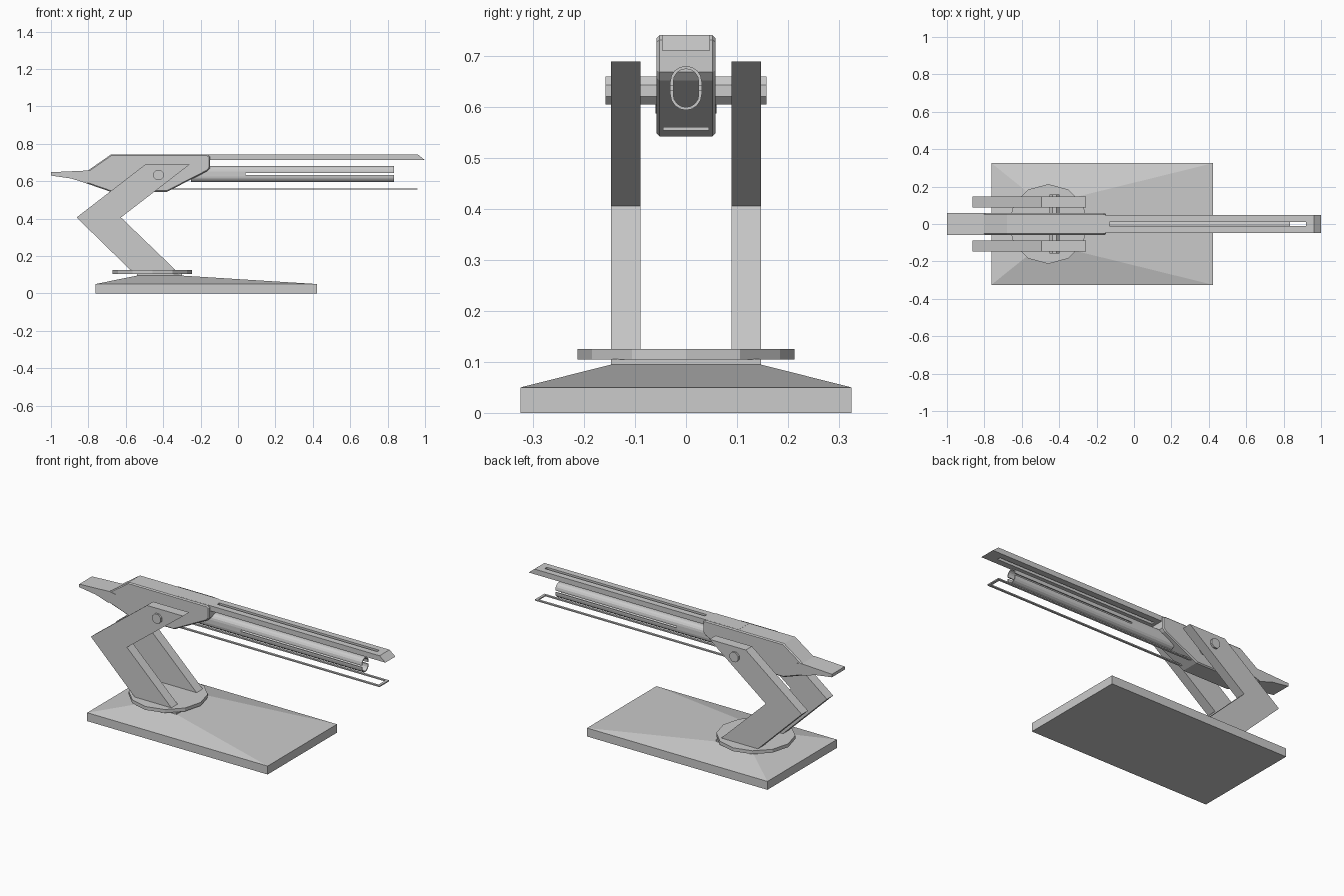
import bpy, bmesh
from math import cos, sin, pi

if "Cube" in bpy.data.objects:
    bpy.data.objects.remove(bpy.data.objects["Cube"])


def loft(name, loops, ring=False, bevel=0):
    """Bridge equal-length point loops; cap the ends, or close into a ring."""
    bm = bmesh.new()
    vs = [[bm.verts.new(p) for p in loop] for loop in loops]
    n = len(vs[0])
    pairs = list(zip(vs, vs[1:])) + ([(vs[-1], vs[0])] if ring else [])
    for a, b in pairs:
        for i in range(n):
            j = (i + 1) % n
            bm.faces.new((a[i], a[j], b[j], b[i]))
    if not ring:
        bm.faces.new(vs[0])
        bm.faces.new(vs[-1])
    bmesh.ops.recalc_face_normals(bm, faces=bm.faces)
    me = bpy.data.meshes.new(name)
    bm.to_mesh(me)
    bm.free()
    ob = bpy.data.objects.new(name, me)
    bpy.context.collection.objects.link(ob)
    if bevel:
        m = ob.modifiers.new("Bevel", 'BEVEL')
        m.width = bevel
        m.segments = 1
        m.limit_method = 'ANGLE'
        m.angle_limit = 1.0
    return ob


def rect(x0, x1, y, z):
    return [(x0, -y, z), (x1, -y, z), (x1, y, z), (x0, y, z)]


def side_prism(name, pts, y0, y1, bevel=0):
    return loft(name, [[(x, y, z) for x, z in pts] for y in (y0, y1)], bevel=bevel)


def x_prism(name, pts, x0, x1):
    return loft(name, [[(x, y, z) for y, z in pts] for x in (x0, x1)])


def disc(n, r, cx, cz, phase=0):
    return [(cx + r * cos(2 * pi * i / n + phase), cz + r * sin(2 * pi * i / n + phase))
            for i in range(n)]


# Stand: slab, sloped top and short neck
loft("base", [rect(-.762, .422, .325, 0), rect(-.762, .422, .325, .05),
              rect(-.54, -.30, .147, .095), rect(-.54, -.30, .147, .106)])

# Turntable
ring = disc(12, .213, -.458, 0)
loft("turntable", [[(x, y, z) for x, y in ring] for z in (.105, .125)])

# Pair of bent arms
arm = [(-.329, .12), (-.57, .12), (-.863, .406), (-.495, .69), (-.257, .69), (-.626, .406)]
for side, s in (("front", -1), ("back", 1)):
    side_prism(side + "_arm", arm, s * .089, s * .147)

# Pivot pin
side_prism("pivot_pin", disc(8, .030, -.425, .633, pi / 8), -.158, .158)

# Main body and tail
body = [(-.805, .655), (-.68, .742), (-.165, .742), (-.15, .732), (-.15, .67),
        (-.165, .653), (-.38, .543), (-.68, .543), (-.81, .588)]
side_prism("body", body, -.058, .058, bevel=.006)
tail = [(-1, .630), (-1, .648), (-.80, .657), (-.76, .65), (-.76, .605), (-.81, .588), (-.89, .614)]
side_prism("tail", tail, -.06, .06)

# Slotted top rail with a slanted nose
loft("top_rail", [rect(-.38, 1.0, .047, .712), rect(-.38, .962, .047, .7425),
                  rect(-.13, .92, .010, .7425), rect(-.13, .92, .010, .712)], ring=True)

# Thin lower frame
loft("lower_frame", [rect(-.40, .96, .045, .555), rect(-.40, .96, .045, .562),
                     rect(-.36, .945, .032, .562), rect(-.36, .945, .032, .555)], ring=True)

# Oval hollow barrel, split along its sides towards the muzzle
CZ, SEG, SLIT = .638, 8, .005


def arc(r, s):
    return [(r * cos(pi * i / SEG), CZ + s * (.0125 + r * sin(pi * i / SEG)))
            for i in range(SEG + 1)]


def oval(r):
    return arc(r, 1) + arc(r, -1)[::-1]


outer, inner = oval(.031), oval(.025)
loft("barrel_tube", [[(x, y, z) for y, z in o] for x, o in
                     ((-.25, outer), (.04, outer), (.04, inner), (-.25, inner))], ring=True)
for side, s in (("upper", 1), ("lower", -1)):
    z = CZ + s * SLIT
    half = ([(.031, z)] + arc(.031, s) + [(-.031, z), (-.025, z)]
            + arc(.025, s)[::-1] + [(.025, z)])
    x_prism(side + "_barrel_half", half, .04, .835)
